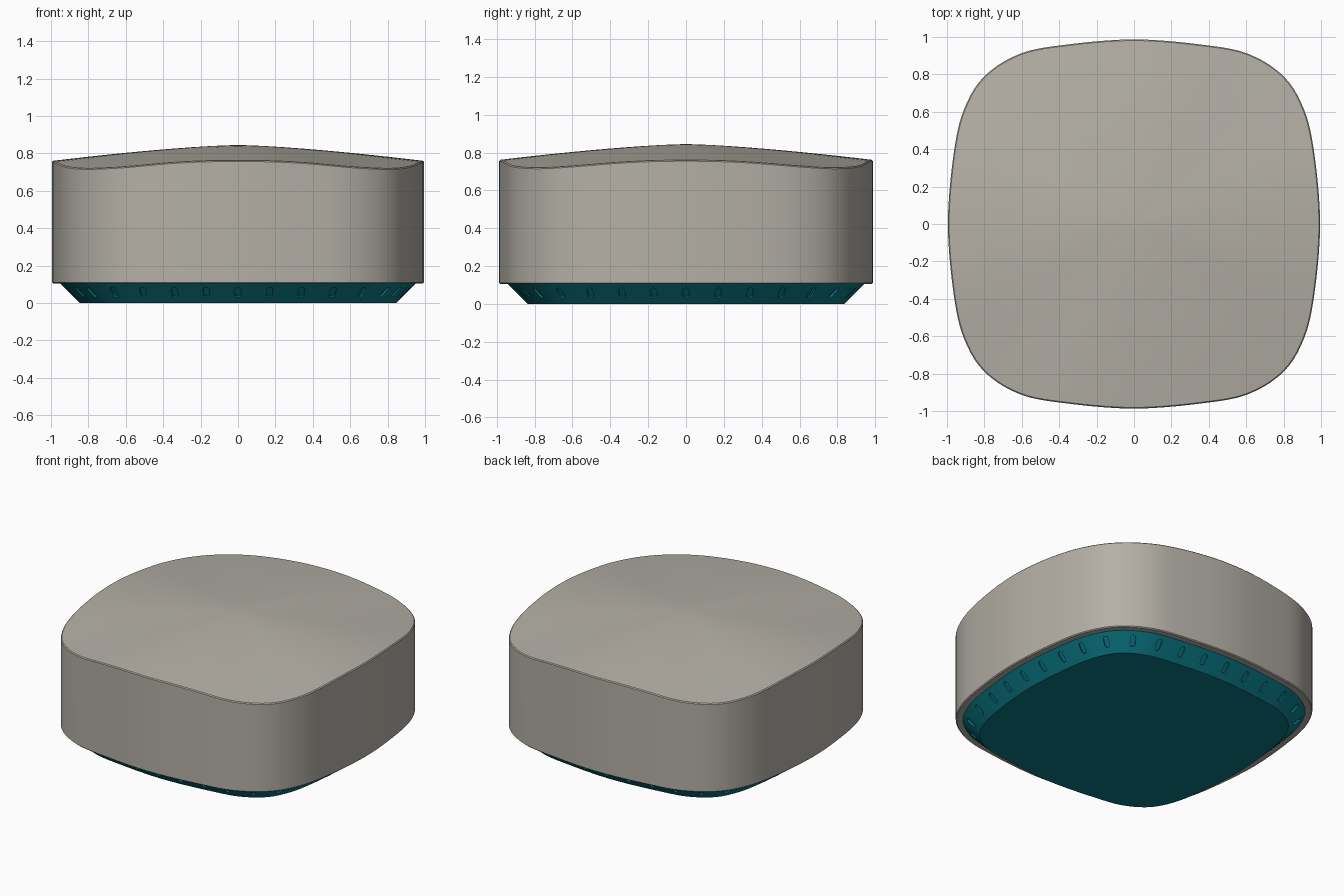
import bpy, bmesh, math
from mathutils import Vector, Matrix

if "Cube" in bpy.data.objects:
    bpy.data.objects.remove(bpy.data.objects["Cube"])

def material(name, rgb):
    m = bpy.data.materials.new(name)
    m.diffuse_color = (*rgb, 1)
    m.use_nodes = True
    m.node_tree.nodes["Principled BSDF"].inputs["Base Color"].default_value = m.diffuse_color
    return m

grey = material("warm grey", (0.46, 0.435, 0.385))
teal = material("deep teal", (0.003, 0.19, 0.235))

# Rounded-square outline: one quarter of control points, mirrored and splined
quarter = [(0.995, 0), (0.965, 0.37), (0.91, 0.61), (0.8, 0.79), (0.61, 0.91), (0.37, 0.958)]
half = quarter + [(0, 0.987)] + [(-x, y) for x, y in quarter[:0:-1]]
ctrl = [Vector(p) for p in half] + [Vector((-x, -y)) for x, y in half]

def spline(i, t):
    a, b, c, d = (ctrl[(i + k) % len(ctrl)] for k in (-1, 0, 1, 2))
    return 0.5 * (2*b + (c - a)*t + (2*a - 5*b + 4*c - d)*t*t + (3*b - a - 3*c + d)*t**3)

outline = [spline(i, s / 5) for i in range(len(ctrl)) for s in range(5)]
N = len(outline)
normals = []
for i in range(N):
    d = (outline[(i + 1) % N] - outline[i - 1]).normalized()
    normals.append(Vector((d.y, -d.x)))

def inset(d):
    return [p - n * d for p, n in zip(outline, normals)]

def loft(name, rings, mat, tip=None):
    """Skin a stack of rings, cap the bottom, close the top at a point or flat."""
    bm = bmesh.new()
    loops = [[bm.verts.new(p) for p in r] for r in rings]
    for a, b in zip(loops, loops[1:]):
        for i in range(N):
            j = (i + 1) % N
            bm.faces.new((a[i], a[j], b[j], b[i]))
    bm.faces.new(loops[0][::-1])
    if tip:
        t = bm.verts.new(tip)
        for i in range(N):
            bm.faces.new((loops[-1][i], loops[-1][(i + 1) % N], t))
    else:
        bm.faces.new(loops[-1])
    return finish(name, bm, mat)

def finish(name, bm, mat):
    bmesh.ops.recalc_face_normals(bm, faces=bm.faces)
    me = bpy.data.meshes.new(name)
    bm.to_mesh(me)
    bm.free()
    ob = bpy.data.objects.new(name, me)
    bpy.context.collection.objects.link(ob)
    me.materials.append(mat)
    return ob

def smooth(ob, angle):
    bpy.ops.object.select_all(action='DESELECT')
    ob.select_set(True)
    bpy.context.view_layer.objects.active = ob
    bpy.ops.object.shade_smooth_by_angle(angle=math.radians(angle))

def flat(points, z):
    return [(p.x, p.y, z) for p in points]

# Body: straight walls and a shallow dome that drops further at the corners
def drop(p):
    r = p.length
    return 0.083 + 0.042 * min(1, max(0, (r - 0.99) / 0.135))

def dome(t, points, dz=0):
    return [(p.x*t, p.y*t, 0.845 - drop(q) * t**1.4 + dz) for p, q in zip(points, outline)]

rim = inset(0.006)
rings = [flat(rim, 0.105), flat(outline, 0.111), dome(1, outline, -0.006), dome(1, rim)]
rings += [dome(k / 12, rim) for k in range(11, 0, -1)]
body = loft("body", rings, grey, (0, 0, 0.845))
smooth(body, 30)

# Tapered base
foot, shoulder = inset(0.15), inset(0.045)
base = loft("base", [flat(foot, 0.004), flat(shoulder, 0.105), flat(shoulder, 0.13)], teal)
for v in base.data.vertices:
    if v.co.z < 0.01:
        v.co.z = 0

# Grip slots: capsule cutters spaced evenly along the sloping face
SLOTS, HALF_W, HALF_L, DEPTH = 36, 0.016, 0.022, 0.012
mid = inset(0.0925)
lengths = [(mid[(i + 1) % N] - mid[i]).length for i in range(N)]
step = sum(lengths) / SLOTS
bm = bmesh.new()
i, walked = 0, 0.0
for k in range(SLOTS):
    while walked + lengths[i] < k * step:
        walked += lengths[i]
        i += 1
    f = (k * step - walked) / lengths[i]
    p = mid[i].lerp(mid[(i + 1) % N], f)
    n = normals[i].lerp(normals[(i + 1) % N], f).normalized()
    up = Vector((n.x * 0.105, n.y * 0.105, 0.105)).normalized()
    out = Vector((n.x, n.y, -1)).normalized()
    side = up.cross(out)
    centre = Vector((p.x, p.y, 0.057))
    shape = []
    for a in range(12):
        ang = math.pi * (a % 6) / 5 + (math.pi if a > 5 else 0)
        end = HALF_L if a < 6 else -HALF_L
        shape.append(side * HALF_W * math.cos(ang) + up * (HALF_W * math.sin(ang) + end))
    lo = [bm.verts.new(centre + s - out * DEPTH) for s in shape]
    hi = [bm.verts.new(centre + s + out * 0.02) for s in shape]
    bm.faces.new(lo[::-1])
    bm.faces.new(hi)
    for a in range(12):
        b = (a + 1) % 12
        bm.faces.new((lo[a], lo[b], hi[b], hi[a]))
cutter = finish("slot_cutter", bm, teal)
cutter.hide_render = True

mod = base.modifiers.new("slots", 'BOOLEAN')
mod.operation, mod.solver, mod.object = 'DIFFERENCE', 'EXACT', cutter
bpy.context.view_layer.objects.active = base
bpy.ops.object.modifier_apply(modifier="slots")
bpy.data.objects.remove(cutter)
smooth(base, 25)
